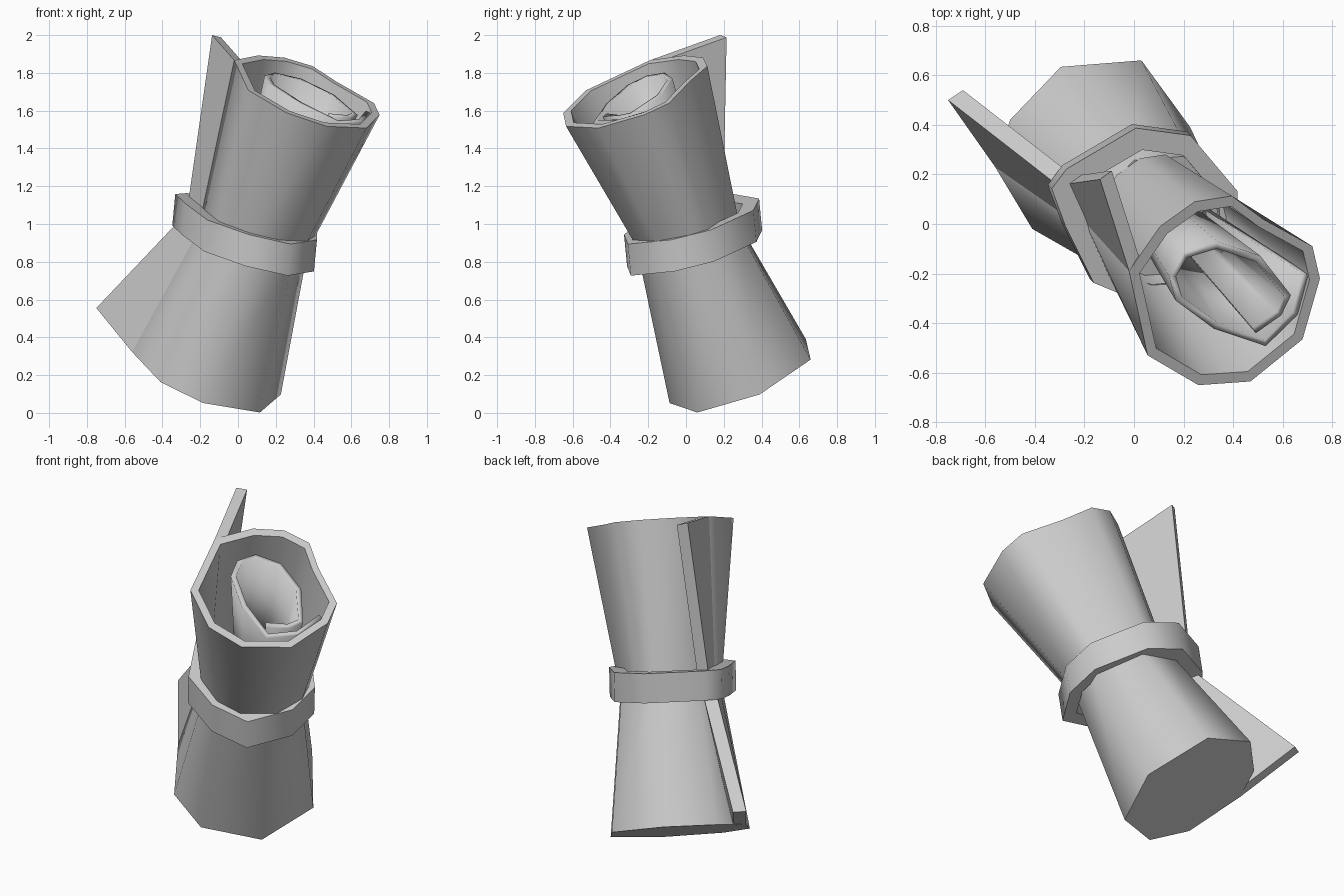
import bpy, bmesh, math
from mathutils import Vector

if "Cube" in bpy.data.objects:
    bpy.data.objects.remove(bpy.data.objects["Cube"])

# Cross-sections lie on slanted planes (x slope, y slope, height at origin)
BOT = (-.369, .414, .02)
MID_P = (-.31, .33, .955)
TOP = (-.36, .39, 1.934)
MID = (0.11, 0.02)


def lift(pts, plane, dz=0):
    sx, sy, a = plane
    return [Vector((x, y, a + dz + sx * x + sy * y)) for x, y in pts]


def scaled(pts, centre, k, new_centre=None):
    n = new_centre or centre
    return [((x - centre[0]) * k + n[0], (y - centre[1]) * k + n[1]) for x, y in pts]


def finish(name, bm, angle):
    bmesh.ops.recalc_face_normals(bm, faces=bm.faces)
    me = bpy.data.meshes.new(name)
    bm.to_mesh(me)
    bm.free()
    ob = bpy.data.objects.new(name, me)
    bpy.context.collection.objects.link(ob)
    bpy.ops.object.select_all(action='DESELECT')
    ob.select_set(True)
    bpy.context.view_layer.objects.active = ob
    bpy.ops.object.shade_smooth_by_angle(angle=math.radians(angle))
    return ob


def loft(name, sections, closed=True, caps=(False, False), loop=False, angle=65):
    bm = bmesh.new()
    rings = [[bm.verts.new(p) for p in s] for s in sections]
    pairs = list(zip(rings, rings[1:])) + ([(rings[-1], rings[0])] if loop else [])
    n = len(rings[0])
    for r, s in pairs:
        for i in range(n if closed else n - 1):
            j = (i + 1) % n
            bm.faces.new((r[i], r[j], s[j], s[i]))
    if caps[0]:
        bm.faces.new(rings[0][::-1])
    if caps[1]:
        bm.faces.new(rings[-1])
    return finish(name, bm, angle)


def slab(name, quad, t):
    front = [Vector(p) for p in quad]
    loft(name, [front, [p + Vector(t) for p in front]], caps=(True, True), angle=30)


# Lower roll: solid flared bottom end
B = [(-.56, .23), (-.41, -.02), (-.185, -.087), (.116, .06),
     (.227, .39), (.03, .66), (-.295, .634), (-.50, .42)]
BC = (-.14, .30)
low_waist = lift(scaled(B, BC, .71, MID), MID_P)
low_end = lift(B, BOT)
loft("lower_roll", [low_end, low_waist], caps=(True, True))

# Upper roll: hollow flared end with a thick rim
T = [(-.02, -.19), (.055, -.53), (.26, -.65), (.47, -.635), (.68, -.465),
     (.75, -.22), (.72, -.09), (.52, .02), (.395, .113), (.245, .09), (.105, -.01)]
TC = (.37, -.27)
W = scaled(T, TC, .68, MID)
W[0], W[1] = (-.20, .01), (-.12, -.17)
up_waist = lift(W, MID_P)
up_end = lift(T, TOP)
loft("upper_roll", [up_waist, up_end,
                    lift(scaled(T, TC, .89), TOP),
                    lift(scaled(W, MID, .88), MID_P, .02)], caps=(True, True))

# Inner curl: the sheet spiralling inside the upper roll
S = [(.69, -.20), (.65, -.36), (.53, -.48), (.33, -.41), (.18, -.30), (.155, -.21),
     (.205, -.125), (.335, -.085), (.50, -.14), (.62, -.29), (.585, -.36), (.485, -.43)]
curl = loft("inner_curl", [lift(scaled(S, TC, .57, MID), MID_P, .025),
                           lift(S, TOP, -.015)], closed=False)
mod = curl.modifiers.new("thickness", 'SOLIDIFY')
mod.thickness = .03
mod.offset = 0

# Loose sheet edges peeling away tangentially above and below the band
slab("upper_flap", [up_end[0], (-.137, .18, 2.0), (-.28, .16, 1.0), up_waist[0]],
     (.047, .035, -.012))
slab("lower_flap", [low_end[0], (-.75, .50, .555), (-.30, .15, 1.03), low_waist[0]],
     (.06, .04, -.006))

# Tie band around the waist, less slanted than the rolls
R = [(-.34, .15), (-.285, .0), (-.17, -.23), (.05, -.32), (.27, -.30),
     (.41, -.07), (.41, .14), (.22, .365), (0, .395), (-.28, .23)]
LO, HI = (-.25, .25, .865), (-.25, .25, 1.04)
d = .008
lo = [(x - d, y + d) for x, y in R]
hi = [(x + d, y - d) for x, y in R]
loft("tie_band", [lift(lo, LO), lift(hi, HI),
                  lift(scaled(hi, MID, .76), HI), lift(scaled(lo, MID, .76), LO)],
     loop=True)
